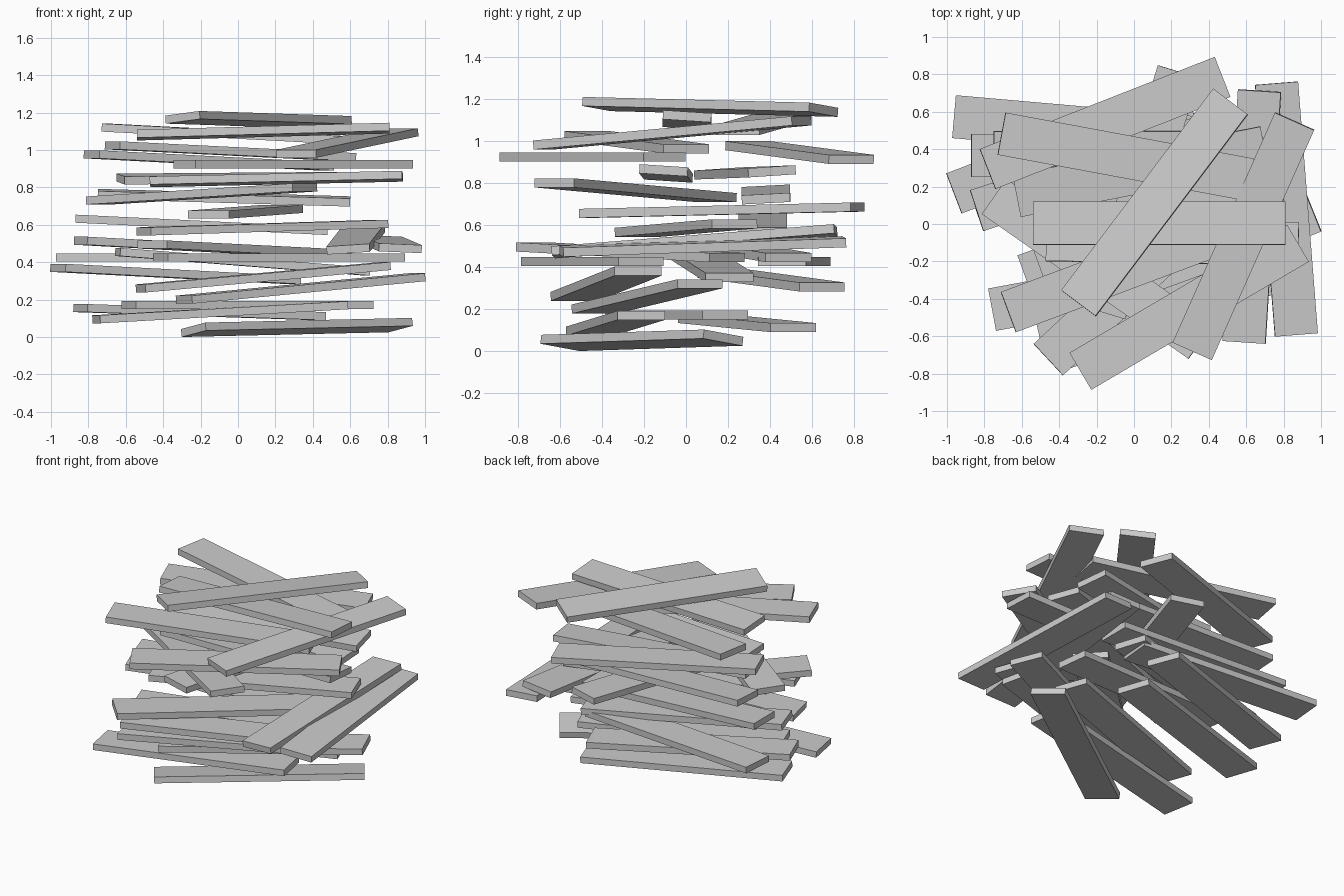
import bpy
from math import radians
from mathutils import Matrix, Vector
from math import cos, sin, sqrt

LENGTH, WIDTH, THICK = 1.35, 0.23, 0.043


def plank(i, x, y, yaw, z0, z1, cross=0.0):
    """Plank centred on x, y; ends at heights z0 and z1; cross = rise over its width."""
    a = radians(yaw)
    rise = (z1 - z0) / LENGTH
    run = sqrt(1 - rise * rise)
    u = Vector((cos(a) * run, sin(a) * run, rise))
    v = Vector((-sin(a), cos(a), cross / WIDTH))
    v = (v - u * v.dot(u)).normalized()
    w = u.cross(v)
    rot = Matrix((u, v, w)).transposed().to_4x4()
    bpy.ops.mesh.primitive_cube_add(size=1)
    ob = bpy.context.object
    ob.name = f"plank_{i:02d}"
    ob.data.transform(Matrix.Diagonal((LENGTH, WIDTH, THICK, 1)))
    ob.matrix_world = Matrix.Translation((x, y, (z0 + z1) / 2)) @ rot


# Lower pile
lower = [
    (0.315, -0.21, 35, 0.039, 0.064, -0.035),
    (-0.095, -0.335, 10.5, 0.095, 0.17),
    (-0.205, 0.29, 19, 0.155, 0.112),
    (0.05, -0.045, 20, 0.172, 0.172),
    (0.335, -0.185, 22, 0.20, 0.32),
    (0.135, -0.38, 13, 0.26, 0.38),
    (-0.333, 0.405, 21, 0.37, 0.305),
    (0.025, 0.125, 7, 0.455, 0.35),
    (-0.29, 0.515, -5, 0.426, 0.426),
    (0.22, -0.445, 20, 0.426, 0.426),
]
# Middle pile
middle = [
    (-0.2, 0.28, 18, 0.515, 0.445),
    (0.035, -0.265, 43, 0.495, 0.445),
    (0.815, 0.08, 94.5, 0.475, 0.52, 0.01),
    (0.63, 0.04, 86.5, 0.47, 0.575, -0.015),
    (0.13, 0.0, 20, 0.565, 0.605),
    (-0.195, 0.365, 0, 0.633, 0.567),
    (0.04, 0.17, 73, 0.655, 0.685),
    (-0.195, -0.24, -35, 0.73, 0.80),
    (-0.075, 0.38, 0, 0.765, 0.725, 0.012),
]
# Upper pile
upper = [
    (0.205, -0.095, -1, 0.83, 0.86, -0.015),
    (0.035, 0.28, 11, 0.845, 0.855, 0.015),
    (0.295, -0.445, 30.5, 0.924, 0.924),
    (-0.155, 0.54, 21.4, 0.977, 0.912),
    (-0.04, -0.235, 20.5, 1.025, 0.962),
    (0.585, -0.065, 66, 0.98, 1.095),
    (-0.045, 0.36, -10.5, 1.12, 1.05),
    (0.135, 0.005, 0, 1.08, 1.117, -0.015),
    (0.11, 0.115, 53, 1.175, 1.148, -0.025),
]
for i, p in enumerate(lower + middle + upper, 1):
    plank(i, *p)
